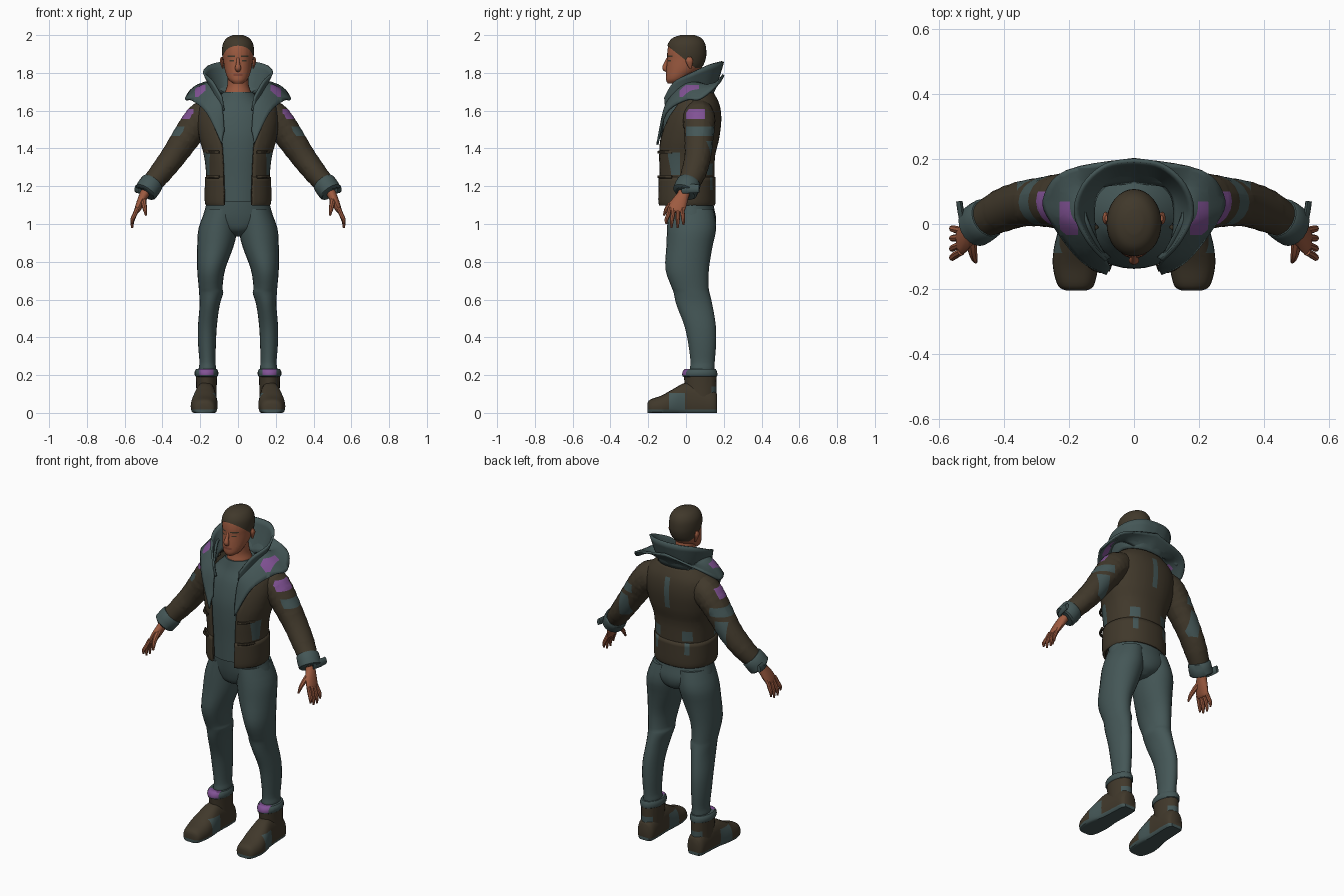
import bpy, bmesh, math
from mathutils import Vector as V


def colour(name, rgb):
    m = bpy.data.materials.new(name)
    m.diffuse_color = (*rgb, 1)
    return m


BROWN = colour("dark_brown", (0.052, 0.040, 0.024))
TEAL = colour("slate_teal", (0.058, 0.094, 0.094))
SKIN = colour("skin", (0.34, 0.105, 0.052))
LIP = colour("lips", (0.22, 0.06, 0.035))
PURPLE = colour("purple", (0.22, 0.085, 0.30))


def spline(rows, n):
    """Smooth curve through rows of numbers, n steps per span."""
    out = []
    for i in range(len(rows) - 1):
        a, b, c, d = (rows[max(0, min(len(rows) - 1, i + k))] for k in (-1, 0, 1, 2))
        for s in range(n):
            t = s / n
            out.append([0.5 * (2 * q + (r - p) * t + (2 * p - 5 * q + 4 * r - w) * t * t
                               + (3 * q - p - 3 * r + w) * t ** 3) for p, q, r, w in zip(a, b, c, d)])
    return out + [list(rows[-1])]


def skin_rings(name, rings, mat, closed=True, mirror=False, solid=0.0):
    """Bridge equal-length rings of points into one surface."""
    bm = bmesh.new()
    vs = [[bm.verts.new(p) for p in r] for r in rings]
    k = len(rings[0])
    for a, b in zip(vs, vs[1:]):
        for j in range(k if closed else k - 1):
            bm.faces.new((a[j], a[(j + 1) % k], b[(j + 1) % k], b[j]))
    if closed:
        bm.faces.new(vs[0][::-1])
        bm.faces.new(vs[-1])
    bmesh.ops.recalc_face_normals(bm, faces=bm.faces)
    me = bpy.data.meshes.new(name)
    bm.to_mesh(me)
    bm.free()
    me.materials.append(mat)
    ob = bpy.data.objects.new(name, me)
    bpy.context.collection.objects.link(ob)
    if mirror:
        ob.modifiers.new("mirror", 'MIRROR')
    if solid:
        s = ob.modifiers.new("thickness", 'SOLIDIFY')
        s.thickness, s.offset = solid, 0
    return ob


def stack(name, rows, mat, seg=24, n=4, mirror=False):
    """Horizontal ellipses: x, y, z, x radius, y radius."""
    angles = [math.tau * j / seg for j in range(seg)]
    rings = [[(x + a * math.sin(t), y - b * math.cos(t), z) for t in angles]
             for x, y, z, a, b in spline(rows, n)]
    return skin_rings(name, rings, mat, mirror=mirror)


def limb(name, rows, mat, seg=16, n=3, mirror=True, fold=0.0):
    """Tube along a path: x, y, z, radius along y, radius across."""
    pts = spline(rows, n)
    rings = []
    for i, (x, y, z, a, b) in enumerate(pts):
        t = (V(pts[min(i + 1, len(pts) - 1)][:3]) - V(pts[max(i - 1, 0)][:3])).normalized()
        u = V((0, 1, 0)) - t * t.y
        u.normalize()
        w = t.cross(u)
        k = 1 + fold * (-1) ** i
        rings.append([V((x, y, z)) + u * a * k * math.cos(q) + w * b * k * math.sin(q)
                      for q in (math.tau * j / seg for j in range(seg))])
    return skin_rings(name, rings, mat, mirror=mirror)


def paint(ob, mat, lo, hi):
    """Cut the surface along a box (both sides of x = 0) and colour what is inside."""
    bm = bmesh.new()
    bm.from_mesh(ob.data)
    for ax in range(3):
        for v in {lo[ax], hi[ax]} | ({-lo[ax], -hi[ax]} if ax == 0 else set()):
            if abs(v) < 5:
                no = [0, 0, 0]
                no[ax] = 1
                co = [c * v for c in no]
                bmesh.ops.bisect_plane(bm, geom=bm.verts[:] + bm.edges[:] + bm.faces[:],
                                       plane_co=co, plane_no=no, dist=1e-5)
    if mat.name not in ob.data.materials:
        ob.data.materials.append(mat)
    idx = ob.data.materials.find(mat.name)
    for f in bm.faces:
        c = f.calc_center_median()
        if all(l < v < h for l, v, h in zip(lo, (abs(c.x), c.y, c.z), hi)):
            f.material_index = idx
    bm.to_mesh(ob.data)
    bm.free()


# Head, hair, neck and face
HEAD = [(0, -.07, 1.743, .024, .026), (0, -.055, 1.76, .046, .05), (0, -.038, 1.785, .06, .068),
        (0, -.012, 1.825, .072, .092), (0, 0, 1.87, .078, .1), (0, .002, 1.91, .081, .101),
        (0, .003, 1.95, .076, .094), (0, .005, 1.98, .056, .072), (0, .008, 1.995, .025, .035)]
head = stack("head", HEAD, SKIN, 32)
paint(head, LIP, (-1, -9, 1.784), (.025, -.02, 1.797))
paint(head, BROWN, (.016, -9, 1.884), (.056, -.02, 1.892))
paint(head, BROWN, (.022, -9, 1.861), (.046, -.02, 1.868))
hair = stack("hair", [(x, y, z + .005, a * 1.045, b * 1.045) for x, y, z, a, b in HEAD], BROWN, 32)
bm = bmesh.new()
bm.from_mesh(hair.data)
bmesh.ops.bisect_plane(bm, geom=bm.verts[:] + bm.edges[:] + bm.faces[:], plane_co=(0, -.1, 1.945),
                       plane_no=(0, -.135, -.17), clear_outer=True)
bm.to_mesh(hair.data)
bm.free()
stack("neck", [(0, .02, 1.62, .09, .08), (0, .015, 1.69, .072, .075), (0, .01, 1.74, .056, .062),
               (0, 0, 1.82, .055, .06)], SKIN)
limb("nose", [(0, -.094, 1.88, .007, .007), (0, -.106, 1.85, .01, .010), (0, -.112, 1.825, .014, .016),
              (0, -.1, 1.812, .009, .012)], SKIN, 12, mirror=False)
stack("ear", [(.08, .025, 1.822, .004, .005), (.083, .02, 1.84, .008, .013), (.087, .018, 1.865, .01, .02),
              (.085, .018, 1.885, .005, .009)], SKIN, 10, 3, True)

# Shirt
stack("shirt", [(0, 0, 1.12, .152, .132), (0, 0, 1.25, .155, .134), (0, 0, 1.38, .168, .138),
                (0, .012, 1.48, .19, .145), (0, .03, 1.58, .185, .14), (0, .035, 1.65, .125, .115),
                (0, .02, 1.70, .076, .086)], TEAL, 32)


# Open jacket: z, y, x radius, y radius, half opening
def coat(name, rows, mat, grow=1.0):
    rings = []
    for z, y, a, b, gap in spline(rows, 4):
        a, b = a * grow, b * grow
        t0 = math.asin(min(.95, gap / a) ** 1.15)
        angs = [t0 + (math.pi - t0) * j / 20 for j in range(21)]
        rings.append([(a * math.sin(t) ** .87 if j < 20 else 0,
                       y - b * math.copysign(abs(math.cos(t)) ** .9, math.cos(t)), z)
                      for j, t in enumerate(angs)])
    return skin_rings(name, rings, mat, False, True, .012)


jacket = coat("jacket", [(1.11, 0, .158, .143, .07), (1.25, 0, .162, .145, .075), (1.36, 0, .174, .148, .08),
                         (1.45, .014, .198, .155, .09), (1.55, .032, .212, .149, .13),
                         (1.63, .042, .195, .13, .16), (1.69, .048, .135, .095, .11)], BROWN)
hem = coat("jacket_hem", [(1.10, 0, .16, .143, .072), (1.13, 0, .166, .147, .073),
                          (1.25, 0, .164, .146, .076)], BROWN, 1.03)
paint(jacket, TEAL, (-1, .1, 1.46), (.016, 9, 1.64))
paint(jacket, TEAL, (.07, .05, 1.26), (.12, 9, 1.32))
paint(hem, TEAL, (.085, .05, 1.18), (.11, 9, 1.26))
paint(jacket, TEAL, (.145, -9, 1.26), (.19, -.03, 1.38))

# Pocket flaps
for z in (1.25, 1.38):
    limb("pocket_trim", [(.10, -.146, z, .006, .008), (.135, -.128, z, .008, .008),
                         (.165, -.075, z, .006, .008)], BROWN, 8)


# Collars: half outlines from front to back, bridged
def collar(name, inner, outer, bulge):
    a, b = spline(inner, 5), spline(outer, 5)
    rings = []
    for s in range(7):
        t = s / 6
        rings.append([V(p).lerp(V(q), t) + V((0, 0, bulge * math.sin(math.pi * t))) for p, q in zip(a, b)])
    return skin_rings(name, rings, TEAL, False, True, .012)


collar("stand_collar",
       [(.075, -.105, 1.60), (.115, -.06, 1.66), (.125, .03, 1.70), (.115, .09, 1.70), (.07, .13, 1.69), (0, .14, 1.69)],
       [(.085, -.112, 1.67), (.135, -.06, 1.755), (.18, .03, 1.80), (.155, .12, 1.84), (.085, .182, 1.858), (0, .196, 1.86)],
       -.008)
cape = collar("wide_collar",
              [(.075, -.128, 1.49), (.085, -.105, 1.63), (.13, -.02, 1.735), (.15, .05, 1.75), (.12, .11, 1.72), (0, .13, 1.67)],
              [(.085, -.152, 1.42), (.165, -.108, 1.585), (.245, -.005, 1.655), (.277, .075, 1.662), (.21, .165, 1.735), (0, .199, 1.79)],
              .012)
paint(cape, PURPLE, (.17, -.03, 1.67), (.225, .07, 1.73))

# Sleeves, cuffs and cuff straps
sleeve = limb("sleeve", [(.12, .06, 1.60, .075, .07), (.185, .068, 1.565, .085, .085), (.23, .07, 1.52, .084, .08),
                         (.28, .068, 1.45, .076, .074), (.345, .062, 1.355, .07, .066),
                         (.41, .04, 1.27, .066, .06), (.465, .01, 1.205, .054, .052),
                         (.48, 0, 1.185, .05, .048)], BROWN, 20, 4, fold=.012)
paint(sleeve, PURPLE, (.235, .0, 1.555), (9, .10, 1.61))
paint(sleeve, TEAL, (.26, .0, 1.465), (9, .15, 1.515))
paint(sleeve, TEAL, (.29, .09, 1.30), (.36, 9, 1.44))
limb("cuff", [(.452, .018, 1.222, .056, .053), (.455, .016, 1.218, .065, .062),
              (.488, -.006, 1.17, .066, .062), (.491, -.008, 1.166, .05, .048)], TEAL, 20, 2)
limb("cuff_strap", [(.515, -.02, 1.185, .01, .024), (.53, .02, 1.187, .01, .024), (.538, .07, 1.188, .01, .022)],
     TEAL, 8)

# Hands
limb("palm", [(.475, 0, 1.20, .032, .028), (.497, -.015, 1.155, .032, .025), (.515, -.035, 1.115, .042, .022),
              (.533, -.052, 1.075, .044, .016), (.538, -.055, 1.062, .036, .01)], SKIN, 14)
for i, (y, dy, tip) in enumerate([(-.086, -.018, 1.0), (-.064, -.012, .98), (-.042, -.002, .978), (-.02, .006, .995)]):
    limb("finger", [(.532, y, 1.085, .011, .012), (.549, y + dy * .5, 1.045, .0115, .012),
                    (.56, y + dy, (1.045 + tip) / 2, .010, .010), (.56, y + dy, tip, .005, .005)], SKIN, 8, 2)
limb("thumb", [(.503, -.045, 1.13, .016, .018), (.497, -.085, 1.10, .014, .014),
               (.492, -.105, 1.075, .011, .011), (.487, -.117, 1.045, .005, .005)], SKIN, 8, 2)

# Trousers
stack("hips", [(0, .04, .935, .03, .06), (0, .035, .965, .11, .11), (0, .032, 1.02, .182, .128),
               (0, .02, 1.09, .172, .128), (0, .01, 1.17, .155, .125)], TEAL, 28)
stack("trouser_leg", [(.085, .025, 1.08, .085, .12), (.105, .03, .98, .103, .13), (.12, .018, .88, .096, .122),
                      (.142, .006, .76, .074, .115), (.145, .022, .665, .063, .098), (.142, .03, .635, .064, .095),
                      (.15, .045, .57, .053, .095), (.162, .075, .46, .05, .083), (.164, .086, .36, .047, .073),
                      (.162, .088, .27, .042, .064), (.162, .086, .235, .046, .065), (.163, .086, .19, .04, .06)],
      TEAL, 24, 3, True)

# Boots: foot sections along y with a flat sole: x, y, x radius, height
rings = []
for x, y, a, h in spline([(.178, -.205, .03, .05), (.179, -.19, .055, .07), (.18, -.13, .07, .092),
                          (.177, -.07, .069, .125), (.172, 0, .058, .16), (.168, .08, .056, .15),
                          (.167, .145, .052, .12), (.167, .165, .036, .10)], 4):
    rings.append([(x + a * math.copysign(abs(math.cos(q)) ** .7, math.cos(q)), y,
                   max(0, h * (.35 + .65 * math.sin(q)) if math.sin(q) > 0 else h * (.35 + .6 * math.sin(q))))
                  for q in (math.tau * j / 24 for j in range(24))])
foot = skin_rings("boot_foot", rings, BROWN, mirror=True)
paint(foot, TEAL, (-1, -9, -1), (9, 9, .018))
paint(foot, TEAL, (-1, -.09, .018), (9, -.005, .105))
shaft = stack("boot_shaft", [(.168, .08, .06, .053, .08), (.167, .078, .13, .054, .083),
                             (.167, .074, .20, .056, .086)], BROWN, 24, 3, True)
paint(shaft, TEAL, (-1, .135, .05), (9, 9, .14))
band = stack("boot_cuff", [(.167, .074, .19, .05, .08), (.167, .073, .195, .06, .092),
                           (.167, .073, .215, .063, .092), (.166, .076, .232, .055, .082),
                           (.165, .08, .232, .044, .066)], TEAL, 24, 2, True)
paint(band, PURPLE, (.13, -9, .2), (.205, .03, .24))

# Smooth shading with sharp edges kept
bpy.ops.object.select_all(action='SELECT')
bpy.context.view_layer.objects.active = head
bpy.ops.object.shade_smooth_by_angle(angle=math.radians(40))
